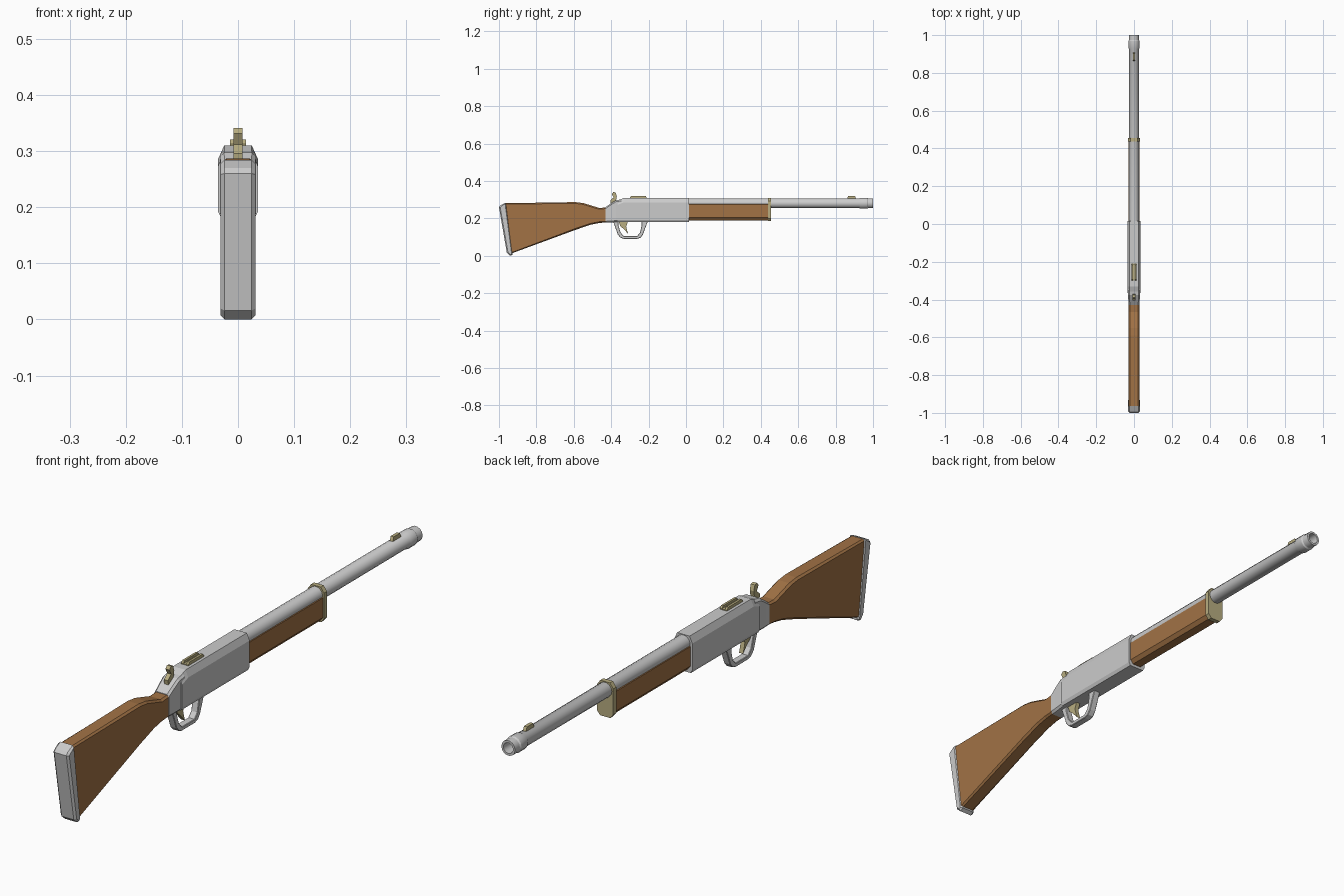
import bpy, bmesh, math

if "Cube" in bpy.data.objects:
    bpy.data.objects.remove(bpy.data.objects["Cube"])


def material(name, color):
    m = bpy.data.materials.new(name)
    m.diffuse_color = color
    m.use_nodes = True
    m.node_tree.nodes["Principled BSDF"].inputs["Base Color"].default_value = m.diffuse_color
    return m


wood = material("wood", (0.36, 0.17, 0.06, 1))
brass = material("brass", (0.48, 0.42, 0.22, 1))


def finish(bm, name, mat=None):
    bmesh.ops.recalc_face_normals(bm, faces=bm.faces)
    mesh = bpy.data.meshes.new(name)
    bm.to_mesh(mesh)
    bm.free()
    ob = bpy.data.objects.new(name, mesh)
    bpy.context.collection.objects.link(ob)
    if mat:
        mesh.materials.append(mat)
    return ob


def plate(name, outline, w, c=0.0, mat=None, x=0.0):
    """Side outline (y, z) thickened to half width w, rims chamfered by c."""
    bm = bmesh.new()
    rows = [[bm.verts.new((x + s * (w - c), y, z)) for y, z in outline] for s in (-1, 1)]
    caps = [bm.faces.new(r) for r in rows]
    n = len(outline)
    for i in range(n):
        j = (i + 1) % n
        bm.faces.new((rows[0][i], rows[0][j], rows[1][j], rows[1][i]))
    bmesh.ops.recalc_face_normals(bm, faces=bm.faces)
    if c:
        bmesh.ops.inset_individual(bm, faces=caps, thickness=c, depth=c)
    return finish(bm, name, mat)


def loft(name, rings, mat=None, caps=True):
    """Bridge equal-length point rings."""
    bm = bmesh.new()
    rows = [[bm.verts.new(p) for p in r] for r in rings]
    n = len(rows[0])
    for a, b in zip(rows, rows[1:]):
        for i in range(n):
            j = (i + 1) % n
            bm.faces.new((a[i], a[j], b[j], b[i]))
    if caps:
        bm.faces.new(rows[0])
        bm.faces.new(rows[-1])
    return finish(bm, name, mat)


def section(y, w, z0, z1, bot, top):
    """Eight-sided cross-section; bot and top are (dx, dz) corner cuts."""
    half = [(w - bot[0], z0), (w, z0 + bot[1]), (w, z1 - top[1]), (w - top[0], z1)]
    pts = half + [(-x, z) for x, z in reversed(half)]
    return [(x, y, z) for x, z in pts]


def circle(y, r, z=0.281, n=14):
    return [(r * math.cos(2 * math.pi * i / n), y, z + r * math.sin(2 * math.pi * i / n))
            for i in range(n)]


# shoulder stock and butt pad
plate("stock", [(-0.968, 0.281), (-0.59, 0.287), (-0.55, 0.282), (-0.51, 0.270),
                (-0.465, 0.256), (-0.42, 0.258), (-0.42, 0.180), (-0.465, 0.175),
                (-0.51, 0.166), (-0.59, 0.139), (-0.935, 0.012)], 0.028, 0.007, wood)
plate("butt_pad", [(-1.0, 0.260), (-0.992, 0.270), (-0.964, 0.284), (-0.926, 0.008),
                   (-0.939, 0.0), (-0.958, 0.016)], 0.031, 0.007)

# receiver and narrower tang behind it
bot, top = (0.006, 0.012), (0.011, 0.024)
loft("receiver", [section(-0.365, 0.0355, 0.18, 0.297, bot, top),
                  section(-0.33, 0.0355, 0.18, 0.31, bot, top),
                  section(0.015, 0.0355, 0.18, 0.31, bot, top)])
c = (0.007, 0.008)
loft("tang", [section(-0.43, 0.0285, 0.178, 0.26, c, c),
              section(-0.405, 0.030, 0.178, 0.278, c, c),
              section(-0.375, 0.032, 0.18, 0.297, c, c),
              section(-0.345, 0.032, 0.18, 0.302, c, c)])

# barrel with muzzle ring and open bore
rings = [(0.0, 0.027), (0.925, 0.026), (0.932, 0.030), (0.968, 0.030), (0.973, 0.027),
         (1.0, 0.027), (1.0, 0.019), (0.94, 0.019)]
barrel = loft("barrel", [circle(y, r) for y, r in rings])
barrel.select_set(True)
bpy.context.view_layer.objects.active = barrel
bpy.ops.object.shade_smooth_by_angle(angle=math.radians(30))

# wooden fore-end and its band
loft("fore_end", [section(y, 0.028, 0.19, 0.277, (0.011, 0.014), (0.004, 0.003))
                  for y in (0.01, 0.445)], wood)
loft("barrel_band", [section(y, 0.032, 0.185, 0.31, (0.012, 0.015), (0.013, 0.018))
                     for y in (0.438, 0.455)], brass)

# trigger guard, trigger and hammer
plate("trigger_guard", [(-0.39, 0.185), (-0.364, 0.112), (-0.35, 0.097), (-0.335, 0.091),
                        (-0.26, 0.091), (-0.243, 0.097), (-0.231, 0.112), (-0.204, 0.185),
                        (-0.238, 0.185), (-0.238, 0.160), (-0.246, 0.123), (-0.262, 0.105),
                        (-0.332, 0.105), (-0.350, 0.125), (-0.362, 0.165), (-0.362, 0.185)],
      0.013, 0.002)
plate("trigger", [(-0.36, 0.185), (-0.31, 0.185), (-0.320, 0.155), (-0.310, 0.118),
                  (-0.330, 0.140), (-0.352, 0.160)], 0.008, 0.0, brass)
plate("hammer", [(-0.402, 0.275), (-0.405, 0.296), (-0.387, 0.312), (-0.397, 0.331),
                 (-0.388, 0.341), (-0.376, 0.338), (-0.370, 0.318), (-0.378, 0.275)],
      0.008, 0.0, brass)

# rear sight base with two rails, and front sight blade
plate("rear_sight", [(-0.30, 0.305), (-0.30, 0.313), (-0.21, 0.313), (-0.21, 0.305)],
      0.014, 0.0, brass)
for side, x in (("left", -0.010), ("right", 0.010)):
    plate("rear_sight_rail_" + side, [(-0.30, 0.312), (-0.293, 0.321), (-0.217, 0.321),
                                      (-0.21, 0.312)], 0.004, 0.0, brass, x)
plate("front_sight", [(0.86, 0.302), (0.868, 0.321), (0.903, 0.321), (0.911, 0.302)],
      0.006, 0.0, brass)
